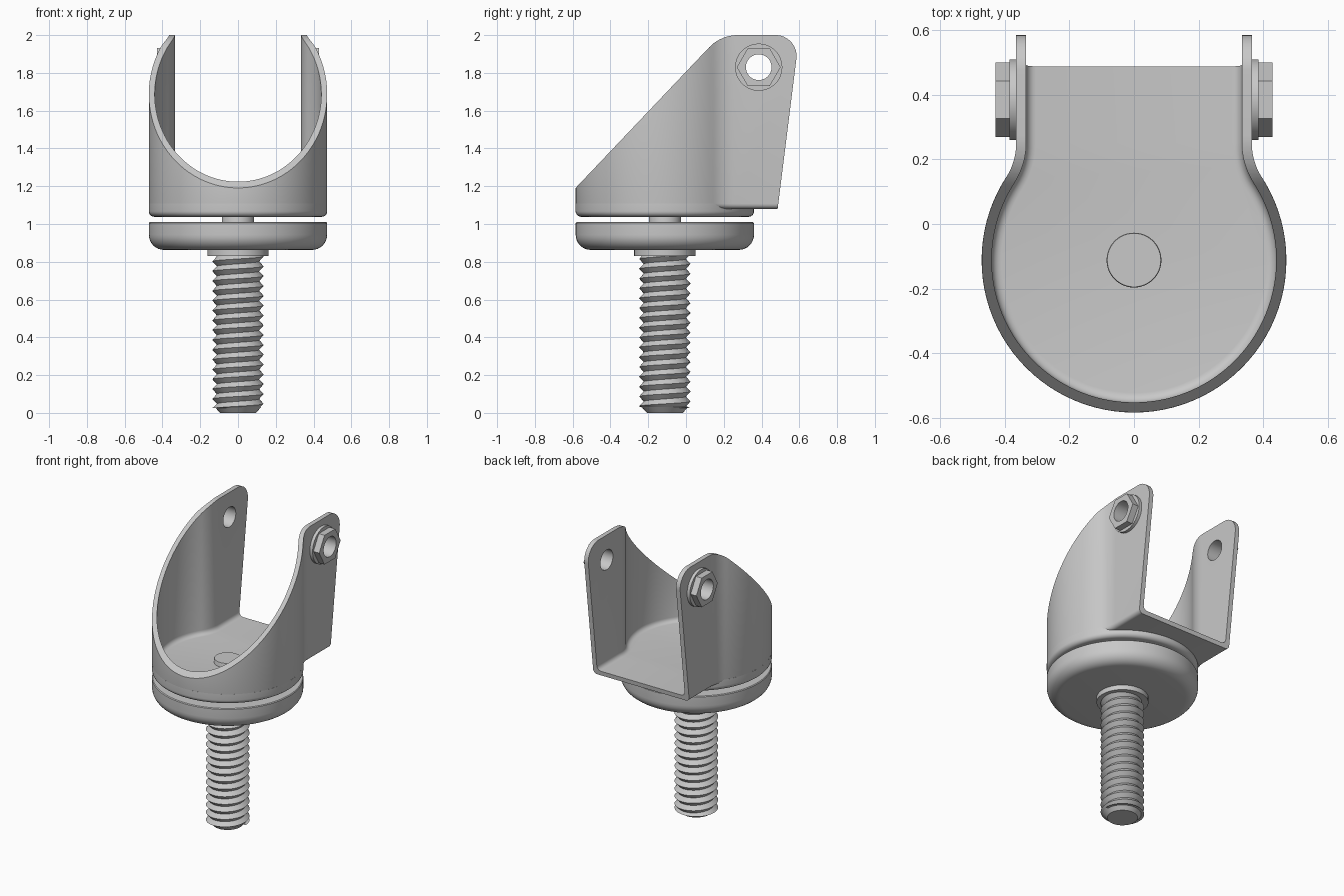
import bpy, bmesh
from math import sin, cos, pi, atan2, tan, radians, sqrt
from mathutils import Vector

cube = bpy.data.objects.get("Cube")
if cube:
    bpy.data.objects.remove(cube, do_unlink=True)

steel = bpy.data.materials.new("grey steel")
steel.use_nodes = True
GREY = (0.58, 0.58, 0.58, 1)
steel.diffuse_color = GREY
steel.node_tree.nodes["Principled BSDF"].inputs["Base Color"].default_value = GREY

AXIS_Y = -0.112         # swivel axis
BODY = 0.472            # radius of the round body
HOLE = (0.385, 1.83)    # axle hole y, z


def smooth(ob, angle=30):
    bpy.ops.object.select_all(action='DESELECT')
    ob.select_set(True)
    bpy.context.view_layer.objects.active = ob
    bpy.ops.object.shade_smooth_by_angle(angle=radians(angle))


def finish(name, bm):
    bmesh.ops.recalc_face_normals(bm, faces=bm.faces[:])
    mesh = bpy.data.meshes.new(name)
    bm.to_mesh(mesh)
    bm.free()
    ob = bpy.data.objects.new(name, mesh)
    bpy.context.collection.objects.link(ob)
    mesh.materials.append(steel)
    smooth(ob)
    return ob


def prism(points, offset):
    """Extrude a closed outline of 3D points along an offset."""
    bm = bmesh.new()
    face = bm.faces.new([bm.verts.new(p) for p in points])
    new = bmesh.ops.extrude_face_region(bm, geom=[face])["geom"]
    bmesh.ops.translate(bm, vec=offset, verts=[v for v in new if isinstance(v, bmesh.types.BMVert)])
    # the extruded region leaves its source face behind only when it is needed as a cap
    if not face.is_valid:
        bmesh.ops.holes_fill(bm, edges=bm.edges[:])
    return bm


def lathe(name, profile, steps=72, origin=(0, AXIS_Y, 0), axis='Z'):
    """Spin (radius, height) points; axis 'X' lays the height along x."""
    bm = bmesh.new()
    rings = []
    for r, h in profile:
        ring = []
        for i in range(steps):
            a, b = r * cos(2 * pi * i / steps), r * sin(2 * pi * i / steps)
            p = (a, b, h) if axis == 'Z' else (h, a, b)
            ring.append(bm.verts.new(Vector(p) + Vector(origin)))
        rings.append(ring)
    closed = profile[0][0] == profile[-1][0] and len(profile) > 2
    pairs = list(zip(rings, rings[1:])) + ([(rings[-1], rings[0])] if closed else [])
    for low, high in pairs:
        for i in range(steps):
            j = (i + 1) % steps
            bm.faces.new((low[i], low[j], high[j], high[i]))
    if not closed:
        bm.faces.new(rings[0])
        bm.faces.new(rings[-1])
    return finish(name, bm)


def arc(cx, cy, r, a0, a1, n):
    return [(cx + r * cos(a0 + (a1 - a0) * i / n), cy + r * sin(a0 + (a1 - a0) * i / n))
            for i in range(n + 1)]


def plan(inset, back):
    """Round front flowing through a concave neck into two straight ears."""
    neck = 0.2
    fx = 0.365 + neck
    rise = sqrt((BODY + neck) ** 2 - fx ** 2)
    turn = atan2(rise, fx)
    half = [(0.365 - inset, back)]
    half += arc(fx, AXIS_Y + rise, neck + inset, pi, pi + turn, 8)
    half += arc(0, AXIS_Y, BODY - inset, turn, -pi / 2, 40)[1:]
    return half + [(-x, y) for x, y in half[-2::-1]]


def rounded(corners):
    """Fillet (y, z, radius) corners of a polygon."""
    out = []
    for i, (y, z, r) in enumerate(corners):
        p = Vector((y, z))
        if not r:
            out.append(p)
            continue
        u = (Vector(corners[i - 1][:2]) - p).normalized()
        v = (Vector(corners[(i + 1) % len(corners)][:2]) - p).normalized()
        half = u.angle(v) / 2
        centre = p + (u + v).normalized() * r / sin(half)
        start, end = p + u * r / tan(half) - centre, p + v * r / tan(half) - centre
        out += [centre + start.lerp(end, k / 10).normalized() * r for k in range(11)]
    return out


def shell(name, inset, back, z, radius):
    bm = prism([(x, y, z) for x, y in plan(inset, back)], (0, 0, 2.2 - z))
    low = [e for e in bm.edges if all(v.co.z < z + 0.001 for v in e.verts)]
    bmesh.ops.bevel(bm, geom=low, offset=radius, segments=5, profile=0.5, affect='EDGES')
    return finish(name, bm)


def boolean(ob, cutter, operation):
    mod = ob.modifiers.new("cut", 'BOOLEAN')
    mod.object, mod.operation, mod.solver = cutter, operation, 'EXACT'
    bpy.context.view_layer.objects.active = ob
    bpy.ops.object.modifier_apply(modifier=mod.name)
    bpy.data.objects.remove(cutter, do_unlink=True)


# Fork: hollow shell trimmed to the sloping side outline, with axle holes
fork = shell("fork", 0, 0.7, 1.08, 0.028)
boolean(fork, shell("fork_inside", 0.031, 0.8, 1.11, 0.03), 'DIFFERENCE')
side = rounded([(-0.7, 1.069, 0), (0.184, 2, 0.21), (0.6, 2, 0.11), (0.475, 1, 0), (-0.7, 1, 0)])
boolean(fork, finish("side_outline", prism([(-1, y, z) for y, z in side], (2, 0, 0))), 'INTERSECT')
boolean(fork, lathe("axle_hole", [(0.068, -1), (0.068, 1)], 48, (0, *HOLE), 'X'), 'DIFFERENCE')
smooth(fork)

# Round seat under the fork, and the lower bearing cup
seat = arc(BODY - 0.0295, 1.068, 0.03, -pi / 2, 0, 6)
lathe("fork_base", seat + [(BODY + 0.0004, 1.109)], 96)
cup = arc(0.392, 0.943, 0.08, -pi / 2, 0, 8)
lathe("bearing_cup", cup + [(BODY, 1.005), (BODY - 0.005, 1.01)], 96)

# Swivel pin and collar
lathe("swivel_pin", [(0.085, 0.84), (0.085, 1.135), (0.083, 1.14)], 48)
lathe("collar", [(0.162, 0.83), (0.162, 0.87)], 48)

# Nuts and washers on the outside of both ears
for sign, word in ((1, "left"), (-1, "right")):
    ring = [(0.068, 0.363), (0.125, 0.363), (0.125, 0.386), (0.068, 0.386)]
    lathe(word + "_washer", [(r, sign * x) for r, x in ring], 48, (0, *HOLE), 'X')
    nut = finish(word + "_nut", prism(
        [(sign * 0.384, HOLE[0] + y, HOLE[1] + z) for y, z in arc(0, 0, 0.116, 0, 5 * pi / 3, 5)],
        (sign * 0.046, 0, 0)))
    boolean(nut, lathe("nut_hole", [(0.068, -1), (0.068, 1)], 48, (0, *HOLE), 'X'), 'DIFFERENCE')
    smooth(nut)

# Threaded stem: a helical ridge between root and crest radii
ROOT, CREST, PITCH, STEPS, TURNS = 0.112, 0.136, 0.052, 40, 17
bm = bmesh.new()
roots, crests = [], []
for i in range(STEPS * TURNS + 1):
    a = 2 * pi * i / STEPS
    z = PITCH * i / STEPS - 0.03
    for row, r, lift in ((roots, ROOT, 0), (crests, CREST, PITCH / 2)):
        height = min(max(z + lift, 0.025), 0.85)
        row.append(bm.verts.new((r * cos(a), AXIS_Y + r * sin(a), height)))
for i in range(STEPS * TURNS):
    bm.faces.new((roots[i], roots[i + 1], crests[i + 1], crests[i]))
    if i + STEPS < STEPS * TURNS:
        k = i + STEPS
        bm.faces.new((crests[i], crests[i + 1], roots[k + 1], roots[k]))
bmesh.ops.dissolve_degenerate(bm, dist=0.0001, edges=bm.edges[:])
finish("threaded_stem", bm)
lathe("stem_tip", [(0.095, 0), (0.122, 0.03), (0.108, 0.04)], 40)
